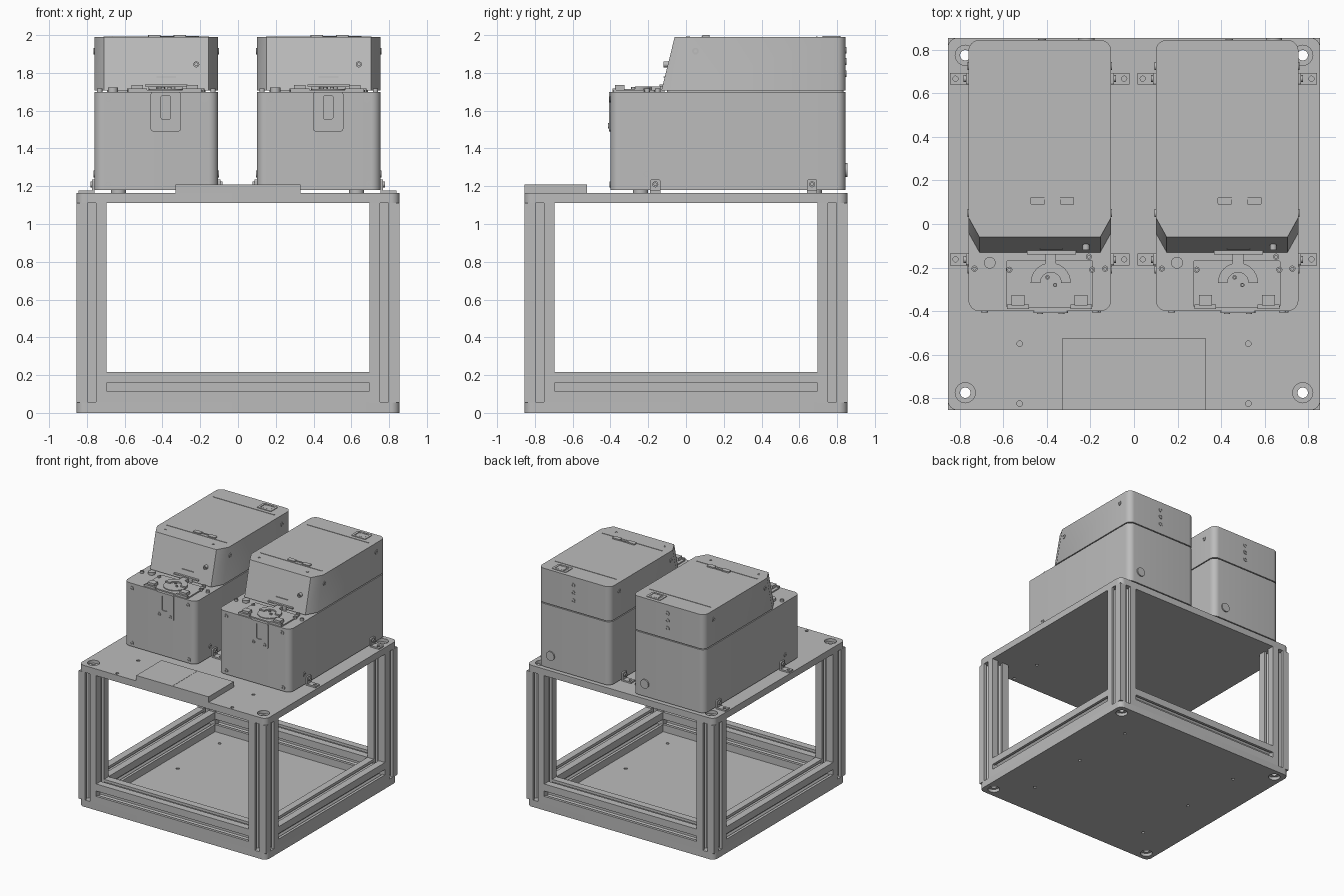
import bpy, bmesh
from math import sin, cos, pi
from mathutils import Matrix

if "Cube" in bpy.data.objects:
    bpy.data.objects.remove(bpy.data.objects["Cube"])

grey = bpy.data.materials.new("plain_grey")
grey.use_nodes = True
GREY = (0.5, 0.5, 0.5, 1)
grey.diffuse_color = GREY
grey.node_tree.nodes["Principled BSDF"].inputs["Base Color"].default_value = GREY
made = []


def finish(name, bm):
    bmesh.ops.remove_doubles(bm, verts=bm.verts, dist=0.0001)
    bmesh.ops.recalc_face_normals(bm, faces=bm.faces)
    mesh = bpy.data.meshes.new(name)
    bm.to_mesh(mesh)
    bm.free()
    mesh.materials.append(grey)
    ob = bpy.data.objects.new(name, mesh)
    bpy.context.collection.objects.link(ob)
    made.append(ob)
    return ob


# Outline helpers
def arc(x, y, r, start, end, n):
    return [(x + r * cos(start + (end - start) * i / n),
             y + r * sin(start + (end - start) * i / n)) for i in range(n + 1)]


def circle(x, y, r, n=20):
    return arc(x, y, r, 0, 2 * pi, n)[:-1]


def rect(x0, x1, y0, y1, r=0):
    if not r:
        return [(x0, y0), (x1, y0), (x1, y1), (x0, y1)]
    corners = [(x1 - r, y1 - r), (x0 + r, y1 - r), (x0 + r, y0 + r), (x1 - r, y0 + r)]
    pts = []
    for i, (x, y) in enumerate(corners):
        pts += arc(x, y, r, i * pi / 2, (i + 1) * pi / 2, 8)
    return pts


def slab(name, outlines, a, b, axis="z"):
    """Extrude outlines (inner ones are holes) from a to b along an axis.
    Outlines are (x, y) for z, (y, z) for x and (x, z) for y."""
    cu = bpy.data.curves.new(name, "CURVE")
    cu.dimensions = "2D"
    cu.fill_mode = "BOTH"
    cu.extrude = abs(b - a) / 2
    for pts in outlines:
        sp = cu.splines.new("POLY")
        sp.points.add(len(pts) - 1)
        for p, (u, v) in zip(sp.points, pts):
            p.co = (v, u, 0, 1) if axis == "y" else (u, v, 0, 1)
        sp.use_cyclic_u = True
    tmp = bpy.data.objects.new("outline", cu)
    bpy.context.collection.objects.link(tmp)
    dg = bpy.context.evaluated_depsgraph_get()
    mesh = bpy.data.meshes.new_from_object(tmp.evaluated_get(dg))
    bm = bmesh.new()
    bm.from_mesh(mesh)
    turn = {"z": Matrix.Identity(3),
            "x": Matrix(((0, 0, 1), (1, 0, 0), (0, 1, 0))),
            "y": Matrix(((0, 1, 0), (0, 0, 1), (1, 0, 0)))}[axis]
    for v in bm.verts:
        v.co.z += (a + b) / 2
        v.co = turn @ v.co
    bpy.data.objects.remove(tmp)
    bpy.data.curves.remove(cu)
    bpy.data.meshes.remove(mesh)
    return finish(name, bm)


def box(name, x0, x1, y0, y1, z0, z1, r=0):
    return slab(name, [rect(x0, x1, y0, y1, r)], z0, z1)


def screw(name, u, v, r, a, b, axis):
    """Screw head with a round socket."""
    return slab(name, [circle(u, v, r, 16), circle(u, v, r * 0.5, 6)], a, b, axis)


def slotted(cx, cy, bore=0.024):
    """Square extrusion section with a T-slot in each side and a centre bore."""
    h, s, t = 0.08, 0.022, 0.042
    side = [(h, -h), (h, -s), (h - 0.022, -s), (h - 0.022, -t), (h - 0.036, -t),
            (h - 0.05, -s), (h - 0.05, s), (h - 0.036, t), (h - 0.022, t),
            (h - 0.022, s), (h, s)]
    pts = []
    for c, d in ((1, 0), (0, 1), (-1, 0), (0, -1)):
        pts += [(cx + x * c - y * d, cy + x * d + y * c) for x, y in side]
    return [pts, circle(cx, cy, bore)]


# Frame: posts, lower rails, base and top plates with countersunk corners
E, P = 0.855, 0.775
corners = [(sx * P, sy * P) for sx in (-1, 1) for sy in (-1, 1)]
for x, y in corners:
    slab("post", slotted(x, y), 0.055, 1.11)
for s in (-1, 1):
    slab("cross_rail", slotted(s * P, 0.137), -0.695, 0.695, "x")
    slab("side_rail", slotted(s * P, 0.137), -0.695, 0.695, "y")

edge = rect(-E, E, -E, E, 0.045)
base_holes = [circle(x, y, 0.013, 12) for x in (-0.55, 0.55) for y in (-0.545, 0, 0.545)]
top_holes = [circle(x, y, 0.013, 12) for x in (-0.525, 0.525) for y in (-0.55, -0.825)]
wide = [circle(x, y, 0.046, 24) for x, y in corners]
narrow = [circle(x, y, 0.024) for x, y in corners]
slab("base_plate_lower", [edge] + wide + base_holes, 0, 0.025)
slab("base_plate_upper", [edge] + narrow + base_holes, 0.025, 0.057)
slab("top_plate_lower", [edge] + narrow + top_holes, 1.11, 1.14)
slab("top_plate_upper", [edge] + wide + top_holes, 1.14, 1.165)

# Front panel box in two halves
box("panel_right", -0.33, -0.001, -0.855, -0.525, 1.165, 1.21)
box("panel_left", 0.001, 0.33, -0.855, -0.525, 1.165, 1.21)


def hood(name, cx):
    """Upper housing with a raked, chamfered front and rounded back."""
    bm = bmesh.new()
    rings = []
    for z, shift in ((1.708, -0.07), (1.99, 0)):
        pts = [(-0.3275, 0.03 + shift), (-0.2775, -0.06 + shift),
               (0.2775, -0.06 + shift), (0.3275, 0.03 + shift)]
        pts += arc(0.2775, 0.795, 0.05, 0, pi / 2, 8) + arc(-0.2775, 0.795, 0.05, pi / 2, pi, 8)
        rings.append([bm.verts.new((cx + x, y, z)) for x, y in pts])
    n = len(rings[0])
    for i in range(n):
        j = (i + 1) % n
        bm.faces.new((rings[0][i], rings[0][j], rings[1][j], rings[1][i]))
    bm.faces.new(rings[0])
    bm.faces.new(rings[1])
    return finish(name, bm)


def machine(tag, cx):
    def n(part):
        return tag + "_" + part

    # Housing
    W = 0.3275
    box(n("lower_housing"), cx - W, cx + W, -0.4, 0.845, 1.18, 1.70, 0.05)
    box(n("seam_core"), cx - 0.26, cx + 0.26, -0.1, 0.835, 1.69, 1.72, 0.03)
    hood(n("upper_housing"), cx)
    for dx in (-0.2, 0.2):
        for y in (-0.24, 0.68):
            slab(n("foot"), [circle(cx + dx, y, 0.04)], 1.165, 1.18)

    # Mounting brackets
    for s in (-1, 1):
        for y in (-0.1625, 0.6675):
            x0, x1 = sorted((cx + s * W, cx + s * (W + 0.085)))
            hole = circle(cx + s * (W + 0.06), y, 0.012, 12)
            slab(n("bracket_foot"), [rect(x0, x1, y - 0.027, y + 0.027), hole], 1.165, 1.177)
            a = cx + s * W
            slab(n("bracket_upright"), [rect(y - 0.027, y + 0.027, 1.165, 1.235, 0.008)],
                 a, a + s * 0.012, "x")
            screw(n("bracket_bolt"), y, 1.21, 0.016, a + s * 0.012, a + s * 0.022, "x")
        # Side screws
        for y, z in ((0.05, 1.915), (0.725, 1.915), (-0.21, 1.265)):
            screw(n("side_screw"), y, z, 0.018, cx + s * W, cx + s * (W + 0.005), "x")

    # Front outlet plate and screws
    fx = cx + 0.05
    slab(n("front_plate"), [rect(fx - 0.08, fx + 0.08, 1.49, 1.7, 0.015),
                            rect(fx - 0.025, fx + 0.025, 1.555, 1.68, 0.01)], -0.408, -0.4, "y")
    for dx in (-0.05, 0.05):
        screw(n("plate_screw"), fx + dx, 1.52, 0.014, -0.414, -0.406, "y")
    for dx, z in ((-0.255, 1.21), (0.265, 1.21), (-0.255, 1.66), (0.255, 1.66)):
        screw(n("front_screw"), cx + dx, z, 0.016, -0.406, -0.395, "y")
    screw(n("hood_screw"), cx + 0.212, 1.845, 0.016, -0.12, -0.09, "y")
    box(n("hood_lip"), cx - 0.06, cx + 0.165, -0.14, -0.11, 1.728, 1.738)
    box(n("hood_slit"), cx, cx + 0.105, -0.118, -0.1, 1.776, 1.782)

    # Work deck with round turntable, guard, clamps and knob
    box(n("deck_plate"), cx - 0.155, cx + 0.245, -0.385, -0.165, 1.70, 1.71, 0.012)
    slab(n("turntable"), [circle(fx, -0.27, 0.09, 32)], 1.71, 1.716)
    guard = arc(fx, -0.27, 0.092, 0, pi, 16) + arc(fx, -0.27, 0.048, pi, 0, 12)
    slab(n("guard"), [guard], 1.71, 1.727)
    box(n("guard_neck"), fx - 0.025, fx + 0.025, -0.2, -0.12, 1.70, 1.727)
    box(n("neck_bar"), fx - 0.055, fx + 0.055, -0.135, -0.115, 1.70, 1.727)
    for dx, dy in ((-0.015, 0.025), (0.02, -0.01)):
        screw(n("turntable_screw"), fx + dx, -0.27 + dy, 0.01, 1.716, 1.724, "z")
    for dx in (-0.1, 0.19):
        box(n("clamp"), cx + dx - 0.03, cx + dx + 0.03, -0.375, -0.325, 1.71, 1.735)
        box(n("clamp_toe"), cx + dx - 0.05, cx + dx + 0.05, -0.39, -0.37, 1.70, 1.718)
    slab(n("knob"), [circle(cx - 0.23, -0.178, 0.027, 16)], 1.70, 1.722)
    for dx, y in ((-0.3, -0.205), (0.3, -0.205), (-0.14, -0.21), (0.24, -0.21),
                  (0.225, -0.15)):
        screw(n("deck_screw"), cx + dx, y, 0.014, 1.70, 1.718, "z")

    # Lid details: hinge strips, latch, switch
    for y in (0.085, 0.693):
        box(n("lid_strip"), cx - 0.28, cx + 0.28, y - 0.004, y + 0.004, 1.985, 1.993)
    for dx in (-0.01, 0.125):
        box(n("latch_block"), cx + dx - 0.033, cx + dx + 0.033, 0.088, 0.125, 1.98, 2.0, 0.008)
    box(n("latch_bar"), cx, cx + 0.115, 0.112, 0.122, 1.985, 1.996)
    sx, sy = cx + 0.162, 0.77
    slab(n("switch_frame"), [rect(sx - 0.065, sx + 0.065, sy - 0.047, sy + 0.047, 0.01),
                             rect(sx - 0.045, sx + 0.045, sy - 0.03, sy + 0.03)], 1.985, 1.995)
    box(n("switch_rocker"), sx - 0.03, sx + 0.043, sy - 0.027, sy + 0.027, 1.985, 1.994)
    for dx in (-0.24, 0.2):
        screw(n("lid_screw"), cx + dx, 0.01, 0.01, 1.985, 1.993, "z")

    # Rear sockets and cable plug
    for z in (1.92, 1.86, 1.795):
        screw(n("rear_socket"), cx + 0.01, z, 0.018, 0.842, 0.85, "y")
    slab(n("rear_plug"), [circle(cx + 0.215, 1.285, 0.037, 24)], 0.84, 0.855, "y")


machine("right", -0.4325)
machine("left", 0.4275)

# Smooth round walls while keeping edges sharp
bpy.ops.object.select_all(action="DESELECT")
for ob in made:
    ob.select_set(True)
bpy.context.view_layer.objects.active = made[0]
bpy.ops.object.shade_smooth_by_angle(angle=pi / 6)
